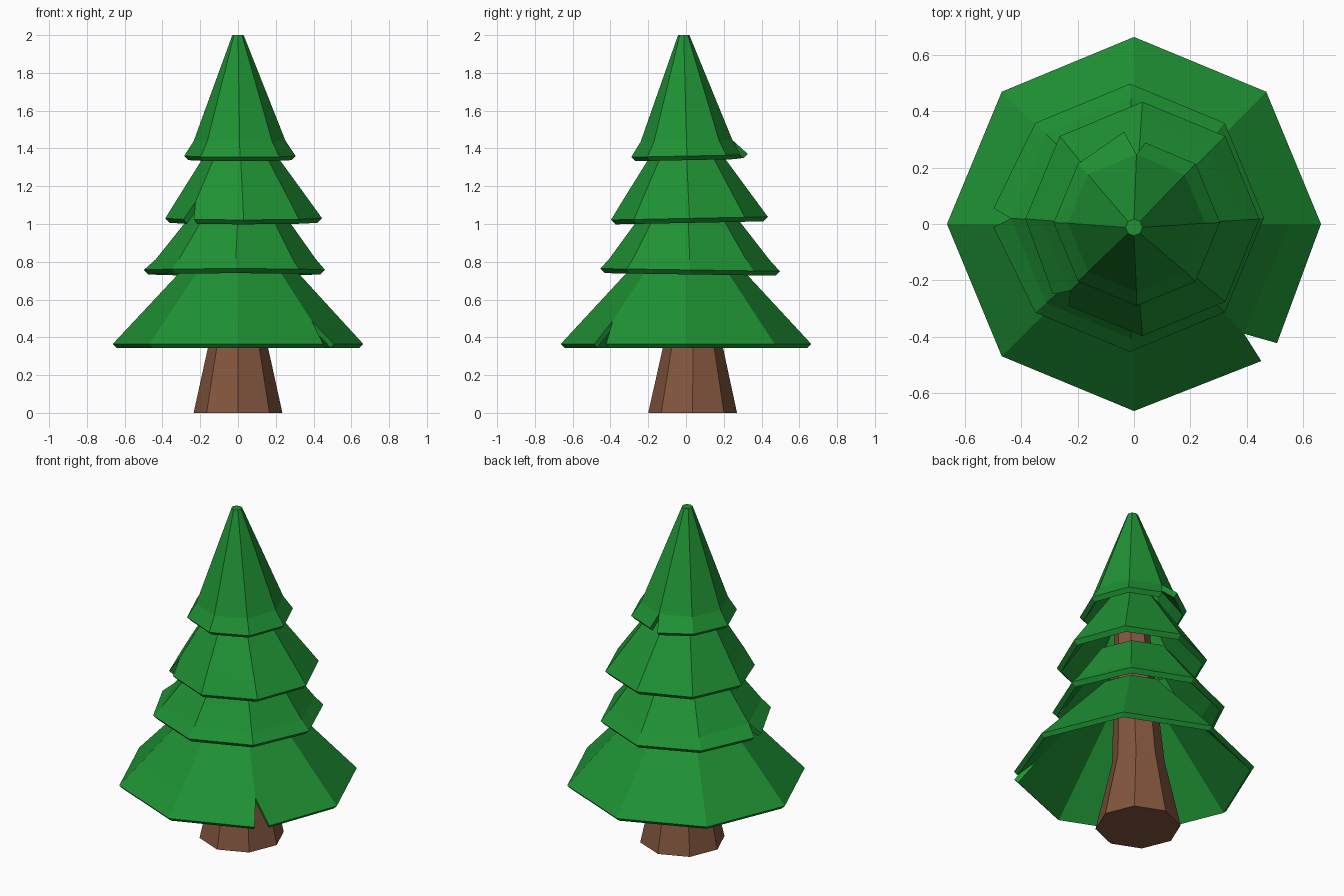
import bpy, bmesh
from math import cos, sin, radians

if "Cube" in bpy.data.objects:
    bpy.data.objects.remove(bpy.data.objects["Cube"])


def material(name, color):
    m = bpy.data.materials.new(name)
    m.diffuse_color = (*color, 1)
    m.use_nodes = True
    m.node_tree.nodes["Principled BSDF"].inputs["Base Color"].default_value = m.diffuse_color
    return m


def make_object(name, bm, mat):
    bmesh.ops.remove_doubles(bm, verts=bm.verts, dist=0.0005)
    bmesh.ops.recalc_face_normals(bm, faces=bm.faces)
    me = bpy.data.meshes.new(name)
    bm.to_mesh(me)
    bm.free()
    me.materials.append(mat)
    ob = bpy.data.objects.new(name, me)
    bpy.context.collection.objects.link(ob)


green = material("needles", (0.0135, 0.286, 0.034))
brown = material("bark", (0.227, 0.093, 0.049))


# One tier: thin eight-sided skirt, open below, torn at one corner.
# profile = (radius, z) rim, tear end, top; tear = (angle change, radius change, rise) each side
def tier(name, profile, base, top, split, tear, tilt=(0, 0), thick=0.021, closed=False):
    bm = bmesh.new()
    section = profile + [(max(r - thick, 0.012), z - thick) for r, z in reversed(profile)]
    z0, z1 = profile[0][1], profile[-1][1]
    cols = []
    for i in range(9):
        col = []
        for k, (r, z) in enumerate(section):
            a = split + 45 * i
            if k in (0, 5) and i in (0, 8):
                da, dr, dz = tear[0 if i == 0 else 1]
                a, r, z = a + da, r + dr, z + dz
            t = max(0, (z - z0) / (z1 - z0))
            dx, dy = r * cos(radians(a)), r * sin(radians(a))
            lean = (tilt[0] * dx + tilt[1] * dy) * (1 - t)
            col.append(bm.verts.new((base[0] + (top[0] - base[0]) * t + dx,
                                     base[1] + (top[1] - base[1]) * t + dy, z + lean)))
        cols.append(col)
    for a, b in zip(cols, cols[1:]):
        for k in range(6):
            if closed and k == 2:
                continue
            n = (k + 1) % 6
            bm.faces.new((a[k], b[k], b[n], a[n]))
    # edges of the tear
    for c in (cols[0], cols[8]):
        bm.faces.new((c[0], c[1], c[4], c[5]))
    # tip caps
    if closed:
        for k in (2, 3):
            bm.faces.new([c[k] for c in cols[:8]])
    make_object(name, bm, green)


tier("bottom_tier", [(0.663, 0.365), (0.55, 0.487), (0.2, 0.865)], (0, 0), (0.005, 0),
     -45, [(5.2, -0.003, 0), (-2.1, 0, 0)])
tier("lower_middle_tier", [(0.475, 0.757), (0.425, 0.812), (0.238, 1.06)], (-0.014, 0.022), (0, 0.01),
     180, [(4, 0.01, 0), (-4, 0.01, 0)], (0.0, -0.015), 0.024)
tier("upper_middle_tier", [(0.415, 1.03), (0.355, 1.12), (0.145, 1.43)], (0.03, 0.018), (0.01, 0.0),
     225, [(4.5, -0.01, 0), (-5, 0, 0)], (0, 0.02), 0.024)
tier("top_tier", [(0.295, 1.36), (0.243, 1.44), (0.03, 2.0)], (0.01, 0.005), (0, -0.012),
     90, [(8, 0.03, 0.005), (-6, -0.01, 0)], (0, 0.02), 0.022, True)

# Trunk: eight-sided, flared at the foot
bm = bmesh.new()
rings = []
for x, y, z, r in [(0, 0.035, 0, 0.235), (0, 0.037, 0.41, 0.145),
                   (0.0, 0.02, 0.68, 0.128), (0.015, -0.01, 1.4, 0.09)]:
    rings.append([bm.verts.new((x + r * cos(radians(45 * i)), y + r * sin(radians(45 * i)), z))
                  for i in range(8)])
for a, b in zip(rings, rings[1:]):
    for i in range(8):
        j = (i + 1) % 8
        bm.faces.new((a[i], a[j], b[j], b[i]))
bm.faces.new(rings[0])
bm.faces.new(rings[-1])
make_object("trunk", bm, brown)
